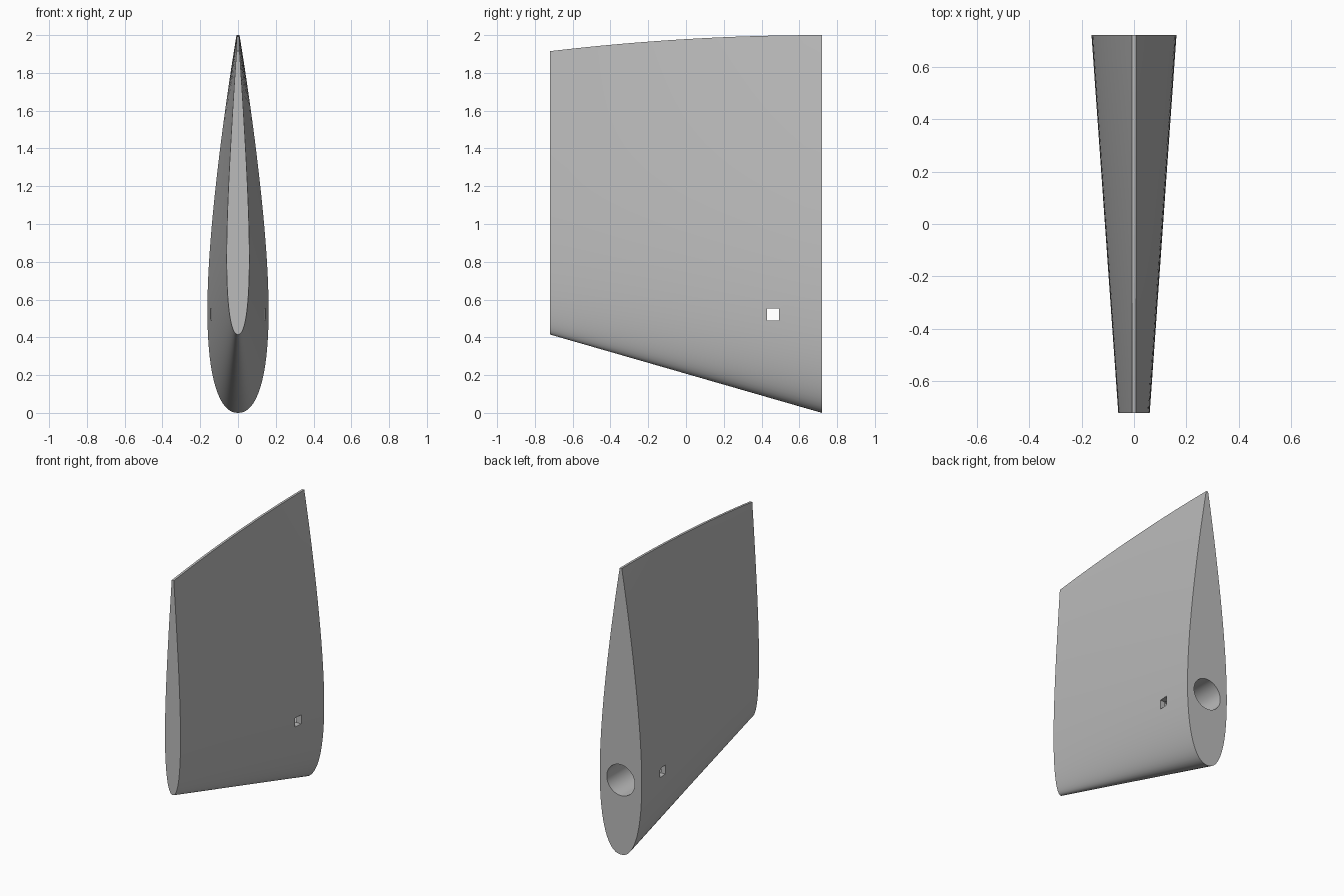
import bpy, bmesh, math
from mathutils import Matrix, Vector

cube = bpy.data.objects.get("Cube")
if cube:
    bpy.data.objects.remove(cube, do_unlink=True)

grey = bpy.data.materials.new("light grey")
grey.use_nodes = True
grey.diffuse_color = (0.5, 0.5, 0.5, 1)
grey.node_tree.nodes["Principled BSDF"].inputs["Base Color"].default_value = (0.5, 0.5, 0.5, 1)

HALF_SPAN, PIN_Z = 0.72, 0.52
STATIONS, STEPS = 16, 48


def make_object(name, bm):
    bmesh.ops.recalc_face_normals(bm, faces=bm.faces)
    mesh = bpy.data.meshes.new(name)
    bm.to_mesh(mesh)
    bm.free()
    mesh.materials.append(grey)
    obj = bpy.data.objects.new(name, mesh)
    bpy.context.collection.objects.link(obj)
    return obj


def half_thickness(p):
    """Symmetric foil, peak 0.5, slightly blunt trailing edge."""
    p = p ** 0.92
    return 5 * (0.2969 * math.sqrt(p) - 0.126 * p - 0.3516 * p**2
                + 0.2843 * p**3 - 0.1036 * p**4)


def section(t):
    """Outline at span position t, from tip (0) to root (1)."""
    y = HALF_SPAN * (2 * t - 1)
    low = 0.415 * (1 - t)
    high = 2.0 - 0.085 * (1 - t) ** 2
    thick = 0.12 + 0.204 * t
    side = []
    for i in range(STEPS + 1):
        p = (1 - math.cos(math.pi * i / STEPS)) / 2
        side.append((half_thickness(p) * thick + 0.008 * p**4, low + p * (high - low)))
    points = side + [(-x, z) for x, z in reversed(side[1:])]
    return [Vector((x, y, z)) for x, z in points]


# Foil blade lofted from tip to root
bm = bmesh.new()
rings = [[bm.verts.new(v) for v in section(s / STATIONS)] for s in range(STATIONS + 1)]
for a, b in zip(rings, rings[1:]):
    for i in range(len(a)):
        j = (i + 1) % len(a)
        bm.faces.new((a[i], a[j], b[j], b[i]))
bm.faces.new(rings[0])
bm.faces.new(rings[-1])
blade = make_object("rudder_blade", bm)

# Round stock bore, running in from the root face
bm = bmesh.new()
bmesh.ops.create_cone(bm, cap_ends=True, segments=48, radius1=0.108, radius2=0.108, depth=0.8,
                      matrix=Matrix.Translation((0, HALF_SPAN, PIN_Z)) @ Matrix.Rotation(math.pi / 2, 4, "X"))
bore = make_object("stock_bore_cutter", bm)

# Square pin slot through both sides
bm = bmesh.new()
bmesh.ops.create_cube(bm, size=1, matrix=Matrix.Translation((0, 0.46, PIN_Z))
                      @ Matrix.Diagonal((0.8, 0.064, 0.064, 1)))
slot = make_object("pin_slot_cutter", bm)

bpy.ops.object.select_all(action="DESELECT")
bpy.context.view_layer.objects.active = blade
blade.select_set(True)
for cutter in (bore, slot):
    mod = blade.modifiers.new(cutter.name, "BOOLEAN")
    mod.operation = "DIFFERENCE"
    mod.solver = "EXACT"
    mod.object = cutter
    bpy.ops.object.modifier_apply(modifier=mod.name)
    bpy.data.objects.remove(cutter, do_unlink=True)
bpy.ops.object.shade_smooth_by_angle(angle=math.radians(30))
